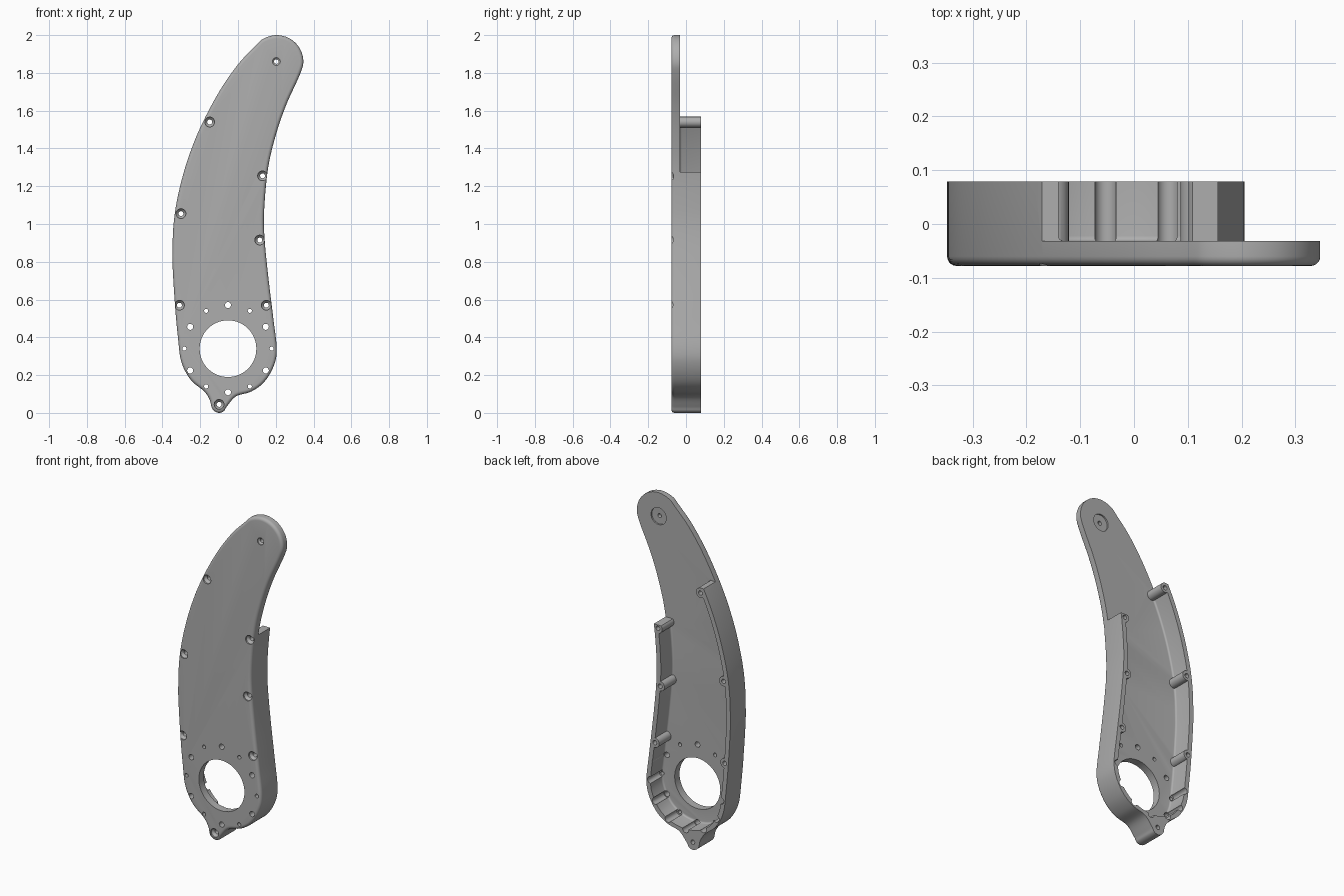
import bpy, bmesh, math
from mathutils import Vector

if "Cube" in bpy.data.objects:
    bpy.data.objects.remove(bpy.data.objects["Cube"], do_unlink=True)

FRONT, BACK, FLOOR = -0.078, 0.079, -0.032
HUB = (-0.053, 0.34)

grey = bpy.data.materials.new("plain grey")
grey.use_nodes = True
grey.diffuse_color = (0.42, 0.42, 0.42, 1)
grey.node_tree.nodes["Principled BSDF"].inputs["Base Color"].default_value = grey.diffuse_color


def smooth_loop(ctrl, steps=6):
    """Closed smooth curve through the control points."""
    pts, n = [], len(ctrl)
    for i in range(n):
        a, b, c, d = (Vector(ctrl[(i + k) % n]) for k in (-1, 0, 1, 2))
        for s in range(steps):
            t = s / steps
            pts.append(0.5 * (2 * b + (c - a) * t + (2 * a - 5 * b + 4 * c - d) * t * t
                              + (3 * b - a - 3 * c + d) * t ** 3))
    return pts


def inset(pts, dist):
    """Move a counter-clockwise loop inwards."""
    out = []
    for i, p in enumerate(pts):
        t = (pts[(i + 1) % len(pts)] - pts[i - 1]).normalized()
        out.append(p + Vector((-t.y, t.x)) * dist)
    return out


def loft(bm, rings):
    """Skin a stack of equal rings and cap both ends."""
    vs = [[bm.verts.new(co) for co in ring] for ring in rings]
    n = len(vs[0])
    for a, b in zip(vs, vs[1:]):
        for i in range(n):
            j = (i + 1) % n
            bm.faces.new((a[i], a[j], b[j], b[i]))
    bm.faces.new(vs[0][::-1])
    bm.faces.new(vs[-1])


def finish(bm, name, helper=True):
    bmesh.ops.recalc_face_normals(bm, faces=bm.faces)
    me = bpy.data.meshes.new(name)
    bm.to_mesh(me)
    bm.free()
    ob = bpy.data.objects.new(name, me)
    me.materials.append(grey)
    bpy.context.collection.objects.link(ob)
    ob.hide_render = helper
    return ob


def prism(name, pts, y0, y1, radius=0.0, helper=True):
    """Extrude a loop along y, with a rounded edge at y0."""
    rings, steps = [], 5
    if radius:
        for k in range(steps):
            a = math.pi / 2 * k / steps
            ring = inset(pts, radius * (1 - math.sin(a)))
            rings.append([(p.x, y0 + radius * (1 - math.cos(a)), p.y) for p in ring])
    rings.append([(p.x, y0 + radius, p.y) for p in pts])
    rings.append([(p.x, y1, p.y) for p in pts])
    bm = bmesh.new()
    loft(bm, rings)
    return finish(bm, name, helper)


def lathe(bm, centre, profile, sides=24):
    """Turn (radius, y) pairs around the y axis through centre."""
    loft(bm, [[(centre[0] + r * math.cos(math.tau * i / sides), y,
                centre[1] + r * math.sin(math.tau * i / sides))
               for i in range(sides)] for r, y in profile])


def boolean(ob, tool, op="DIFFERENCE"):
    mod = ob.modifiers.new(op.title(), "BOOLEAN")
    mod.operation, mod.object, mod.solver = op, tool, "EXACT"
    mod.use_self = False
    bpy.context.view_layer.objects.active = ob
    bpy.ops.object.modifier_apply(modifier=mod.name)
    bpy.data.objects.remove(tool, do_unlink=True)


# Outline of the arm, counter-clockwise from the lower right
right_side = [(-0.01, 0.088), (0.07, 0.113), (0.14, 0.165), (0.19, 0.25), (0.205, 0.34),
              (0.187, 0.5), (0.157, 0.75), (0.139, 0.95), (0.14, 1.1), (0.16, 1.3),
              (0.2, 1.47), (0.255, 1.63), (0.325, 1.785)]
round_end = [(0.205 + 0.141 * math.cos(math.radians(a)), 1.859 + 0.141 * math.sin(math.radians(a)))
             for a in (0, 30, 60, 90, 120, 145)]
left_side = [(0, 1.845), (-0.1, 1.70), (-0.2, 1.51), (-0.27, 1.33), (-0.318, 1.15),
             (-0.341, 1.0), (-0.347, 0.85), (-0.345, 0.75), (-0.332, 0.55), (-0.318, 0.4),
             (-0.3, 0.27), (-0.25, 0.175), (-0.18, 0.115)]
lug = [(-0.15, 0.07), (-0.14, 0.03), (-0.125, 0.009), (-0.1, 0),
       (-0.075, 0.009), (-0.058, 0.035)]
main = right_side + round_end + left_side

arm = prism("arm_cover", smooth_loop(main + lug), FRONT, BACK, 0.018, helper=False)

# Hollow back, leaving the rim wall and the screw posts
screws = [(0.13, 1.255), (0.115, 0.915), (0.15, 0.57), (-0.31, 0.57),
          (-0.302, 1.055), (-0.15, 1.54), (-0.1, 0.045)]
cavity = prism("cavity_cutter", inset(smooth_loop(main + [(-0.1, 0.088)]), 0.027),
               FLOOR, BACK + 0.05, 0.01)
bm = bmesh.new()
for s in screws:
    lathe(bm, s, [(0.029, FLOOR - 0.05), (0.029, BACK + 0.1)])
boolean(cavity, finish(bm, "screw_posts"))
boolean(arm, cavity)

# Thin upper part: the rim stops lower on the left than on the right
step = [Vector(p) for p in [(-0.6, 1.57), (0, 1.57), (0, 1.275), (0.6, 1.275), (0.6, 2.2), (-0.6, 2.2)]]
boolean(arm, prism("upper_cutter", step, FLOOR, BACK + 0.07))

# Clearance scallops for the ring of bolts
ring = []
for i in range(12):
    a = math.tau * i / 12
    ring.append((HUB[0] + 0.231 * math.cos(a), HUB[1] + 0.231 * math.sin(a)))
bm = bmesh.new()
for p in ring:
    lathe(bm, p, [(0.02, FLOOR + 0.0005), (0.02, BACK + 0.06)])
boolean(arm, finish(bm, "scallop_cutter"))

# Hub opening, bolt holes, countersunk screw holes and the pivot hole
bm = bmesh.new()
lathe(bm, HUB, [(0.15, -0.2), (0.15, 0.2)], 64)
for i, p in enumerate(ring):
    r = 0.016 if i % 2 else 0.011
    lathe(bm, p, [(r, -0.2), (r, 0.2)])
for s in screws:
    lathe(bm, s, [(0.026, -0.2), (0.026, FRONT + 0.008), (0.013, FRONT + 0.022), (0.013, 0.2)])
lathe(bm, (0.203, 1.86), [(0.021, -0.2), (0.021, FRONT + 0.006), (0.012, FRONT + 0.014),
                          (0.012, FLOOR - 0.01), (0.05, FLOOR - 0.009), (0.05, 0.2)], 32)
boolean(arm, finish(bm, "hole_cutter"))

for ob in bpy.context.selected_objects:
    ob.select_set(False)
arm.select_set(True)
bpy.context.view_layer.objects.active = arm
bpy.ops.object.shade_smooth_by_angle(angle=math.radians(30))
